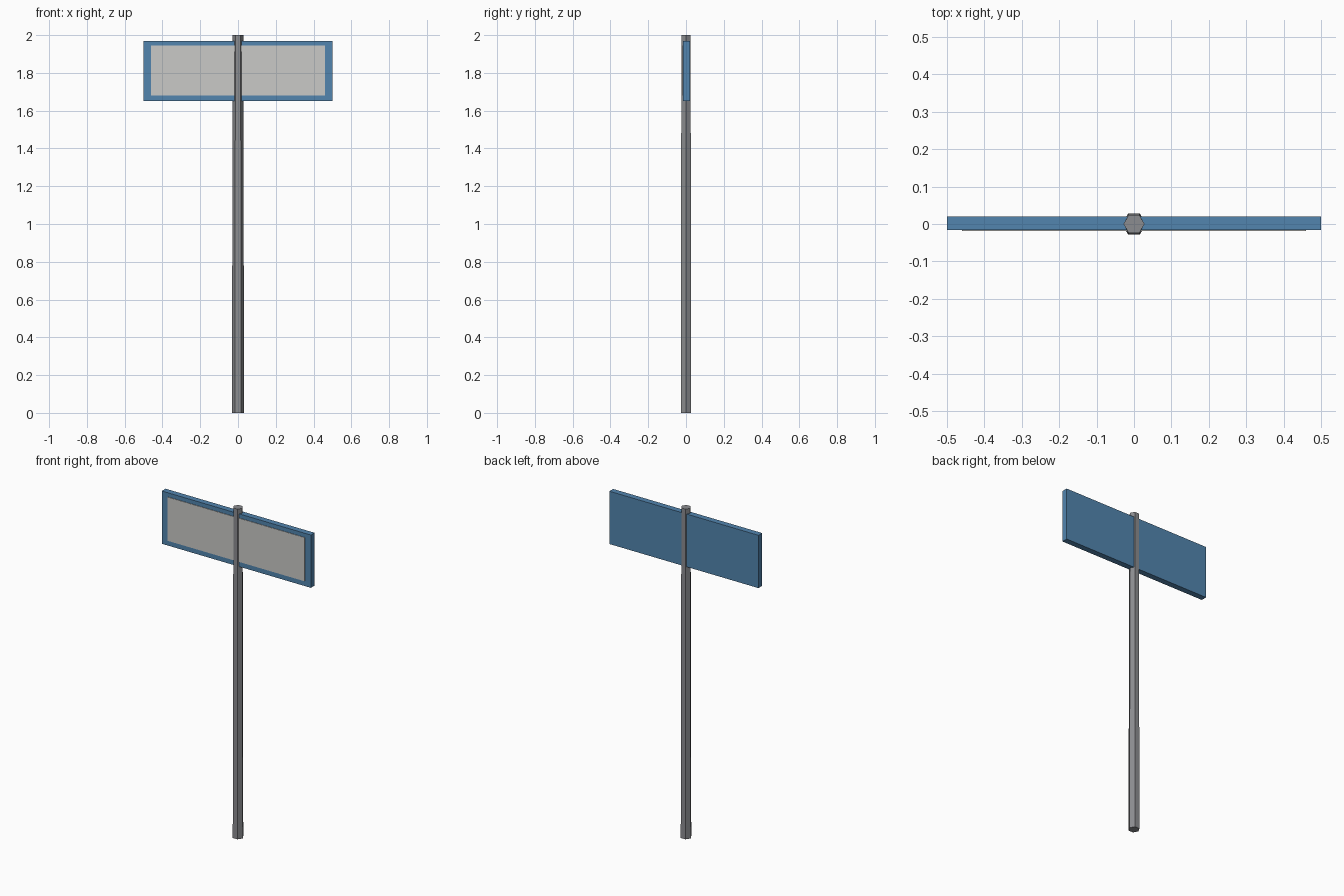
import bpy
import math

cube = bpy.data.objects.get("Cube")
if cube:
    bpy.data.objects.remove(cube, do_unlink=True)


def material(name, rgb):
    m = bpy.data.materials.new(name)
    m.use_nodes = True
    m.diffuse_color = (*rgb, 1)
    m.node_tree.nodes["Principled BSDF"].inputs["Base Color"].default_value = (*rgb, 1)
    return m


def finish(name, mat):
    obj = bpy.context.object
    obj.name = name
    obj.data.materials.append(mat)
    return obj


def box(name, size, centre, mat):
    bpy.ops.mesh.primitive_cube_add(size=1, location=centre)
    obj = finish(name, mat)
    obj.scale = size
    bpy.ops.object.transform_apply(location=False, rotation=False, scale=True)
    return obj


metal = material("grey metal", (0.26, 0.265, 0.28))
blue = material("sign blue", (0.085, 0.235, 0.43))
pale = material("pale grey", (0.59, 0.59, 0.57))

# Tapered six-sided pole, corners pointing left and right
bpy.ops.mesh.primitive_cone_add(vertices=6, radius1=0.032, radius2=0.028,
                                depth=2, location=(0, 0, 1),
                                rotation=(0, 0, math.radians(30)))
finish("pole", metal)

# Sign board threaded through the pole
box("sign_board", (1, 0.036, 0.32), (0, 0.002, 1.81), blue)

# Thin blank panel on the front of the board
box("sign_panel", (0.92, 0.006, 0.265), (0, -0.016, 1.8125), pale)
